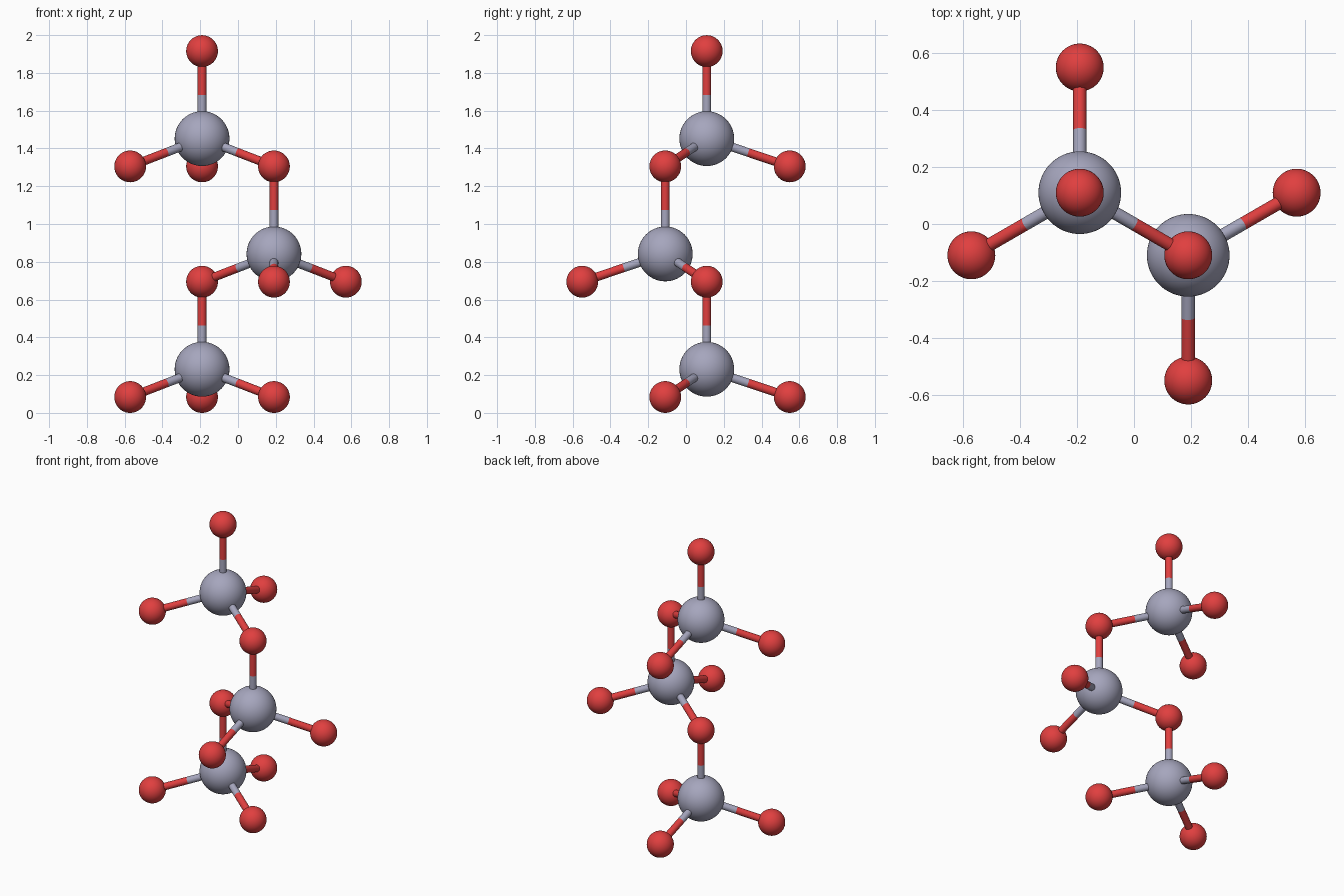
import bpy
from math import cos, sin, radians
from mathutils import Vector

if "Cube" in bpy.data.objects:
    bpy.data.objects.remove(bpy.data.objects["Cube"])

BIG_R, SMALL_R, BOND_R = 0.145, 0.084, 0.023
UP, DROP, REACH = 0.4635, 0.147, 0.4395   # bond length up, fall and reach of the side bonds
STEP = UP + DROP


def material(name, color):
    mat = bpy.data.materials.new(name)
    mat.diffuse_color = (*color, 1)
    mat.use_nodes = True
    mat.node_tree.nodes["Principled BSDF"].inputs["Base Color"].default_value = mat.diffuse_color
    return mat


GREY = material("grey_lilac", (0.38, 0.38, 0.51))
RED = material("red", (0.75, 0.05, 0.05))


def finish(name, mat):
    obj = bpy.context.object
    obj.name = name
    obj.data.materials.append(mat)
    bpy.ops.object.shade_smooth_by_angle(angle=radians(35))


def ball(name, center, radius, mat):
    bpy.ops.mesh.primitive_uv_sphere_add(segments=64, ring_count=32, radius=radius, location=center)
    finish(name, mat)


def rod(name, a, b, mat):
    bpy.ops.mesh.primitive_cylinder_add(vertices=32, radius=BOND_R, depth=(b - a).length,
                                        location=(a + b) / 2)
    bpy.context.object.rotation_euler = (b - a).to_track_quat('Z', 'Y').to_euler()
    finish(name, mat)


# Three tetrahedral units, each turned half a turn from the one below
placed = []
for i in range(3):
    side = -1 if i % 2 else 1
    center = Vector((-side * REACH * cos(radians(30)) / 2, side * REACH / 4,
                     SMALL_R + DROP + i * STEP))
    ball(f"large_atom_{i + 1}", center, BIG_R, GREY)

    arms = [Vector((0, 0, UP))]
    for deg in (90, 210, 330):
        arms.append(Vector((side * REACH * cos(radians(deg)),
                            side * REACH * sin(radians(deg)), -DROP)))

    for j, arm in enumerate(arms):
        tip, mid = center + arm, center + arm / 2
        # Two-colour bond, split halfway
        rod(f"bond_inner_{i + 1}_{j + 1}", center, mid, GREY)
        rod(f"bond_outer_{i + 1}_{j + 1}", mid, tip, RED)
        # Small atoms shared between units are made once
        if all((tip - p).length > 0.02 for p in placed):
            placed.append(tip)
            ball(f"small_atom_{len(placed)}", tip, SMALL_R, RED)
